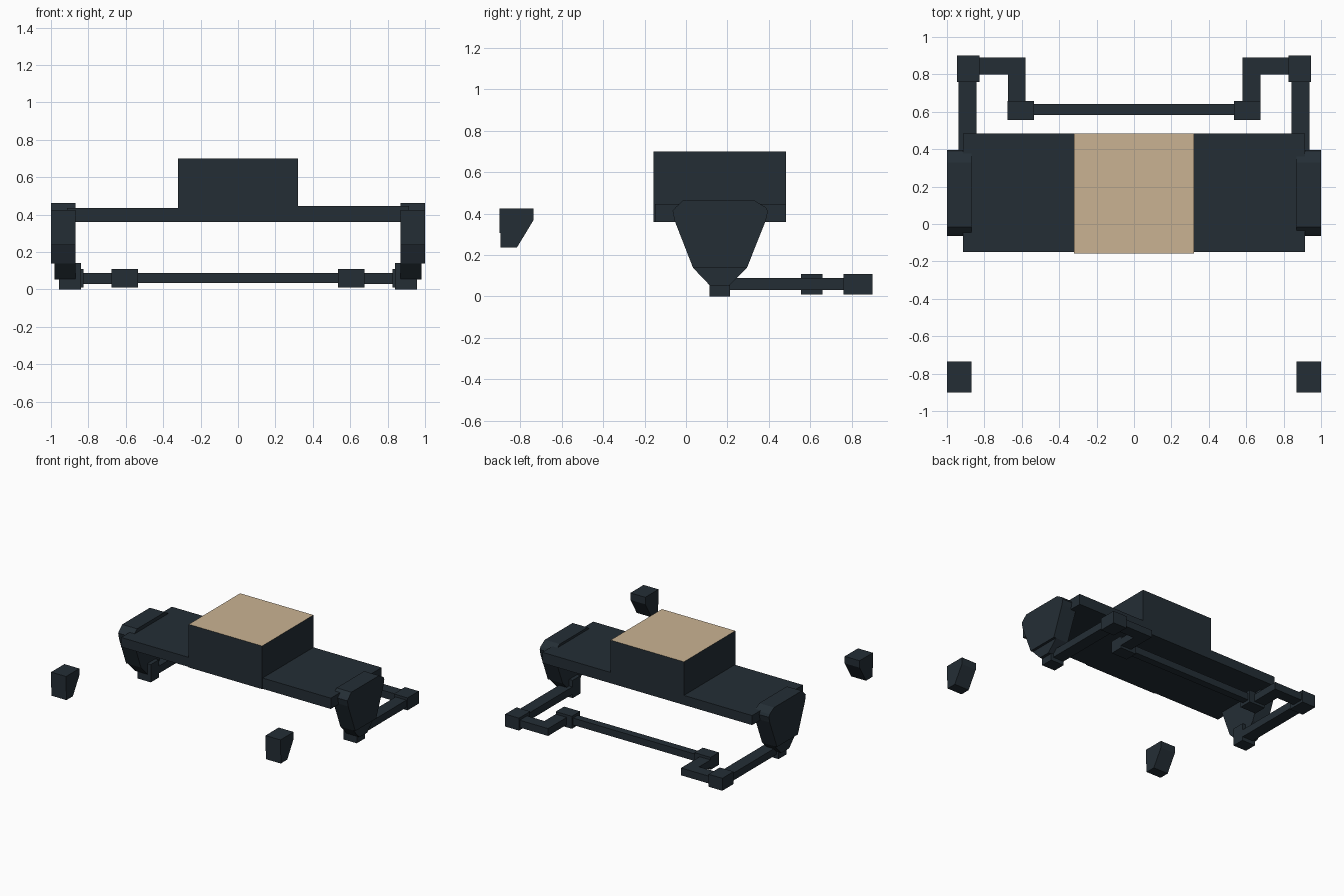
import bpy, bmesh

if "Cube" in bpy.data.objects:
    bpy.data.objects.remove(bpy.data.objects["Cube"])


def material(name, rgb):
    m = bpy.data.materials.new(name)
    m.diffuse_color = (*rgb, 1)
    m.use_nodes = True
    m.node_tree.nodes["Principled BSDF"].inputs["Base Color"].default_value = m.diffuse_color
    return m


DARK = material("dark slate", (0.0175, 0.027, 0.036))
TAN = material("tan", (0.59, 0.45, 0.29))


def finish(name, bm):
    bmesh.ops.recalc_face_normals(bm, faces=bm.faces)
    me = bpy.data.meshes.new(name)
    bm.to_mesh(me)
    bm.free()
    me.materials.append(DARK)
    ob = bpy.data.objects.new(name, me)
    bpy.context.collection.objects.link(ob)
    return ob


def prism(name, profile, x0, x1):
    """Extrude a (y, z) profile from x0 to x1."""
    bm = bmesh.new()
    face = bm.faces.new([bm.verts.new((x0, y, z)) for y, z in profile])
    ext = bmesh.ops.extrude_face_region(bm, geom=[face])
    verts = [v for v in ext["geom"] if isinstance(v, bmesh.types.BMVert)]
    bmesh.ops.translate(bm, verts=verts, vec=(x1 - x0, 0, 0))
    return finish(name, bm)


def box(name, x, y, z):
    return prism(name, [(y[0], z[0]), (y[1], z[0]), (y[1], z[1]), (y[0], z[1])], *x)


# Central block with a tan top
block = box("centre_block", (-0.32, 0.32), (-0.157, 0.483), (0.36, 0.70))
block.data.materials.append(TAN)
for p in block.data.polygons:
    if p.normal.z > 0.9:
        p.material_index = 1

# Straight rear cross rod
box("cross_rod", (-0.535, 0.535), (0.583, 0.641), (0.033, 0.088))

HUB = [(-0.015, 0.463), (0.33, 0.463), (0.385, 0.43), (0.395, 0.41), (0.385, 0.366),
       (0.294, 0.138), (0.034, 0.138), (-0.055, 0.366), (-0.065, 0.414), (-0.05, 0.43)]
TIP = [(0.034, 0.138), (0.294, 0.138), (0.21, 0.053), (0.115, 0.053)]
FRONT = [(-0.90, 0.425), (-0.735, 0.425), (-0.735, 0.37), (-0.815, 0.237),
         (-0.895, 0.237), (-0.895, 0.305), (-0.90, 0.305)]

for side, s in (("left", -1), ("right", 1)):
    def sx(a, b):
        return (s * a, s * b)

    # Wing plate and hanging side panel
    box(side + "_wing", sx(0.32, 0.915), (-0.15, 0.483), (0.36, 0.435 if s < 0 else 0.445))
    prism(side + "_panel", HUB, *sx(0.87, 1.0))
    prism(side + "_panel_tip", TIP, *sx(0.87, 0.98))
    # Separate front bracket
    prism(side + "_front_bracket", FRONT, *sx(0.87, 1.0))
    # Foot and cranked rear bar with joint blocks
    box(side + "_foot", sx(0.84, 0.957), (0.113, 0.213), (0.0, 0.14))
    box(side + "_side_bar", sx(0.842, 0.937), (0.213, 0.76), (0.03, 0.088))
    box(side + "_corner_joint", sx(0.827, 0.947), (0.76, 0.90), (0.01, 0.108))
    box(side + "_crank_cross", sx(0.58, 0.827), (0.80, 0.89), (0.03, 0.088))
    box(side + "_crank_arm", sx(0.58, 0.675), (0.658, 0.80), (0.03, 0.088))
    box(side + "_inner_joint", sx(0.535, 0.675), (0.555, 0.658), (0.01, 0.108))
